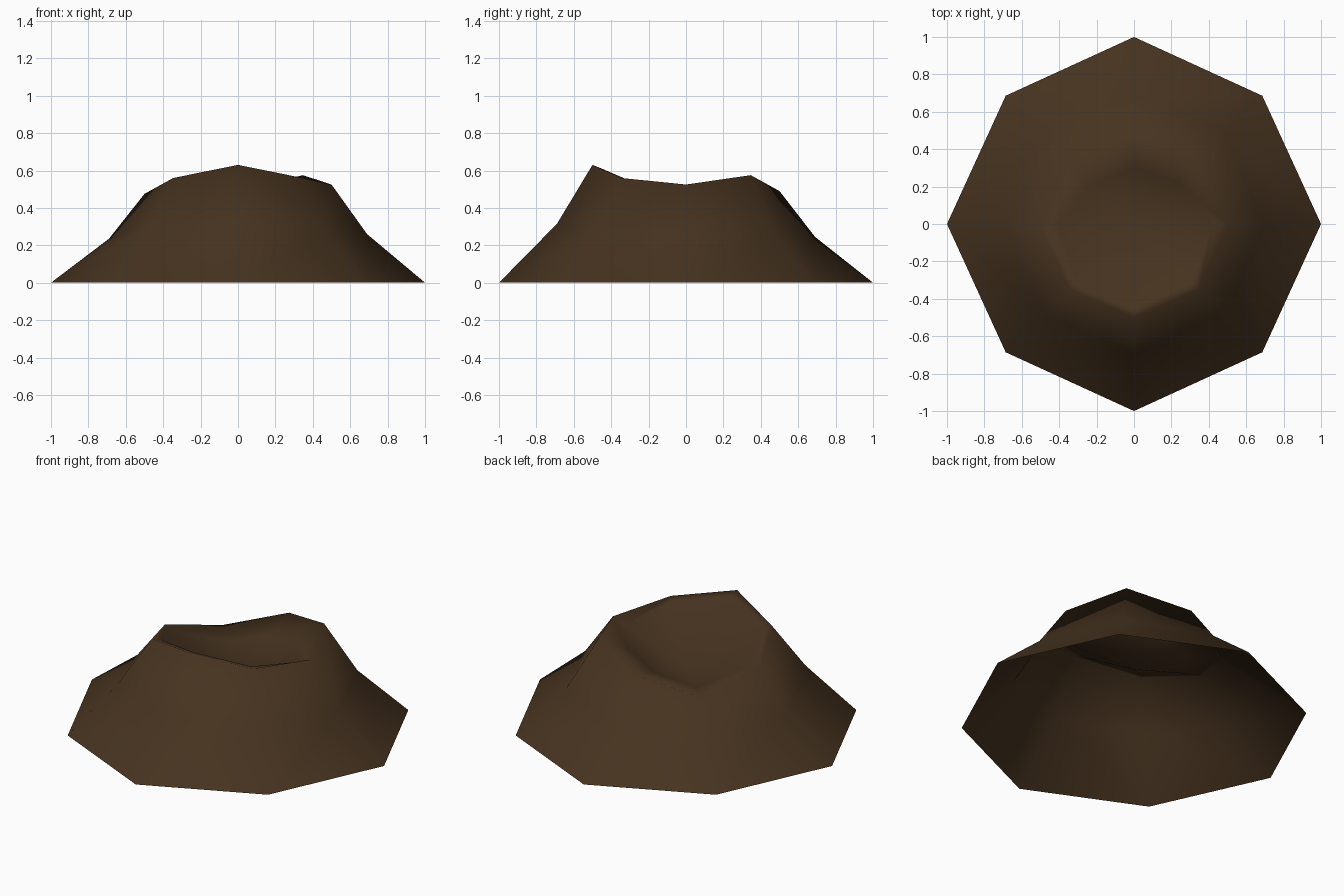
import bpy, bmesh, math

if "Cube" in bpy.data.objects:
    bpy.data.objects.remove(bpy.data.objects["Cube"])

# Each ring: eight radii and eight heights, counter-clockwise from +x in 45 degree steps
RINGS = [
    ([1.0, 0.97] * 4, [0.0] * 8),                                              # foot
    ([0.69, 0.68] * 4, [0.26, 0.27, 0.245, 0.21, 0.235, 0.30, 0.315, 0.28]),   # slope
    ([0.50, 0.49] * 4, [0.525, 0.575, 0.49, 0.38, 0.475, 0.56, 0.63, 0.56]),   # rim
    ([0.42, 0.32, 0.30, 0.31, 0.40, 0.44, 0.45, 0.44],
     [0.49, 0.47, 0.42, 0.36, 0.45, 0.55, 0.61, 0.55]),                        # inner lip
]


def ring(bm, radii, heights):
    verts = []
    for i, (r, z) in enumerate(zip(radii, heights)):
        a = i * math.pi / 4
        verts.append(bm.verts.new((r * math.cos(a), r * math.sin(a), z)))
    return verts


# Earth mound: open underneath, with a shallow crater on top
bm = bmesh.new()
rings = [ring(bm, *r) for r in RINGS]
for low, high in zip(rings, rings[1:]):
    for i in range(8):
        j = (i + 1) % 8
        bm.faces.new((low[i], low[j], high[j], high[i]))

# Crater bowl
centre = bm.verts.new((0, 0, 0.33))
for i in range(8):
    bm.faces.new((rings[-1][i], rings[-1][(i + 1) % 8], centre))

# Smooth all over
for f in bm.faces:
    f.smooth = True

mesh = bpy.data.meshes.new("crater_mound")
bm.to_mesh(mesh)
bm.free()
mound = bpy.data.objects.new("crater_mound", mesh)
bpy.context.collection.objects.link(mound)

# Dark soil colour
soil = bpy.data.materials.new("dark_brown_soil")
soil.diffuse_color = (0.062, 0.033, 0.014, 1)
soil.use_nodes = True
soil.node_tree.nodes["Principled BSDF"].inputs["Base Color"].default_value = soil.diffuse_color
mesh.materials.append(soil)
